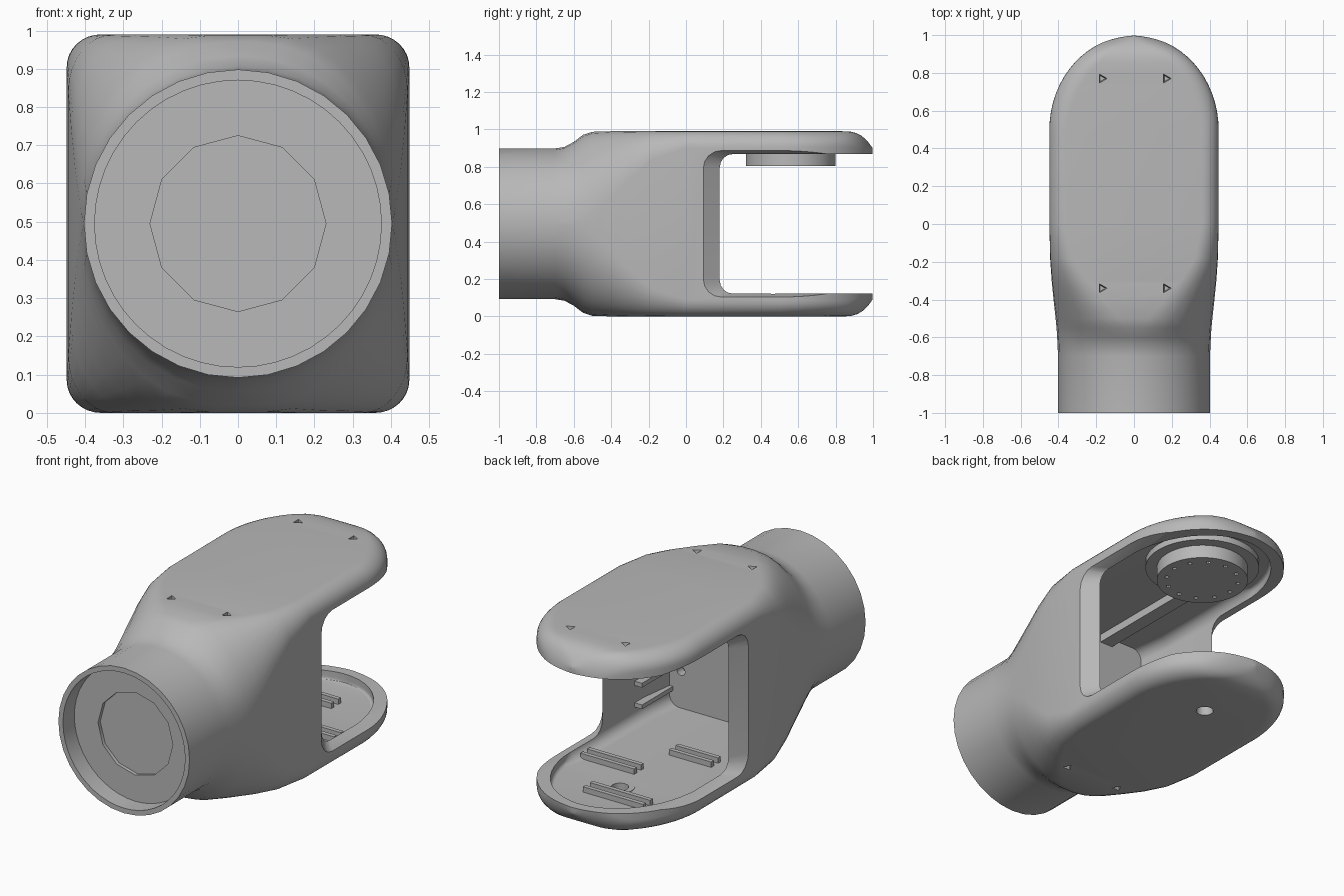
import bpy, bmesh, math
from mathutils import Vector

if "Cube" in bpy.data.objects:
    bpy.data.objects.remove(bpy.data.objects["Cube"])

grey = bpy.data.materials.new("shell grey")
grey.use_nodes = True
GREY = (0.48, 0.48, 0.48, 1)
grey.diffuse_color = GREY
grey.node_tree.nodes["Principled BSDF"].inputs["Base Color"].default_value = GREY

MID = 0.495  # height of the tube axis


def finish(name, bm):
    bmesh.ops.recalc_face_normals(bm, faces=bm.faces)
    mesh = bpy.data.meshes.new(name)
    bm.to_mesh(mesh)
    bm.free()
    mesh.materials.append(grey)
    obj = bpy.data.objects.new(name, mesh)
    bpy.context.collection.objects.link(obj)
    return obj


def rounded(hw, hh, rx, rz, n=8):
    """Rounded rectangle around the origin."""
    rx, rz = min(rx, hw), min(rz, hh)
    pts = []
    for k, (sx, sz) in enumerate([(1, 1), (-1, 1), (-1, -1), (1, -1)]):
        for i in range(n + 1):
            a = math.pi / 2 * (k + i / n)
            pts.append((sx * (hw - rx) + rx * math.cos(a),
                        sz * (hh - rz) + rz * math.sin(a)))
    return pts


def loft(name, rings):
    bm = bmesh.new()
    rows = [[bm.verts.new(p) for p in ring] for ring in rings]
    for a, b in zip(rows, rows[1:]):
        for i in range(len(a)):
            j = (i + 1) % len(a)
            bm.faces.new((a[i], a[j], b[j], b[i]))
    bm.faces.new(rows[0])
    bm.faces.new(rows[-1])
    bmesh.ops.remove_doubles(bm, verts=bm.verts, dist=0.0004)
    return finish(name, bm)


def cylinder(name, r, start, end, sides=48, r2=None):
    start, end = Vector(start), Vector(end)
    axis = end - start
    bm = bmesh.new()
    bmesh.ops.create_cone(bm, cap_ends=True, segments=sides, radius1=r,
                          radius2=r if r2 is None else r2, depth=axis.length)
    turn = Vector((0, 0, 1)).rotation_difference(axis).to_matrix()
    bmesh.ops.transform(bm, matrix=turn.to_4x4(), verts=bm.verts)
    bmesh.ops.translate(bm, vec=(start + end) / 2, verts=bm.verts)
    return finish(name, bm)


def box(name, lo, hi):
    bm = bmesh.new()
    bmesh.ops.create_cube(bm, size=1)
    for v in bm.verts:
        v.co = [(a + b) / 2 + c * (b - a) for a, b, c in zip(lo, hi, v.co)]
    return finish(name, bm)


def cut(target, cutter):
    mod = target.modifiers.new("cut", 'BOOLEAN')
    mod.operation = 'DIFFERENCE'
    mod.solver = 'EXACT'
    mod.object = cutter
    bpy.context.view_layer.objects.active = target
    bpy.ops.object.modifier_apply(modifier=mod.name)
    bpy.data.objects.remove(cutter)


def smooth(obj, angle=32):
    bpy.ops.object.select_all(action='DESELECT')
    obj.select_set(True)
    bpy.context.view_layer.objects.active = obj
    bpy.ops.object.shade_smooth_by_angle(angle=math.radians(angle))


# Outer shell: round tube blending into a rounded box with a round back end
# (y, half width, half height, corner radius across, corner radius up)
stations = [(-1, .403, .403, .403, .403), (-.7, .403, .403, .403, .403),
            (-.65, .404, .411, .4, .4), (-.6, .407, .438, .395, .425),
            (-.55, .41, .476, .375, .445), (-.5, .415, .492, .34, .43),
            (-.4, .426, .495, .26, .35), (-.3, .436, .495, .185, .25),
            (-.18, .444, .495, .12, .15), (0, .448, .495, .09, .09),
            (.5, .448, .495, .09, .085)]
BACK = 16
for i in range(1, BACK + 1):
    a = math.pi / 2 * i / BACK
    y = .5 + .497 * math.sin(a)
    drop = .095 * max(0, (y - .83) / .17) ** 3
    across = .09 * (1 + 1.2 * (y - .5))
    stations.append((y, max(.448 * math.cos(a), .012), .495 - drop, across, .085))
shell = loft("link_shell", [[(x, y, MID + z) for x, z in rounded(w, h, rx, rz)]
                            for y, w, h, rx, rz in stations])

# Hollow interior, closed at the front by a bulkhead
inner = [(-.37, .36, .42, .06), (-.18, .385, .42, .06), (.45, .388, .42, .06)]
for i in range(1, 13):
    a = math.pi / 2 * i / 12
    inner.append((.45 + .49 * math.sin(a), max(.388 * math.cos(a), .02), .42, .02))
cut(shell, loft("cavity", [[(x, y, MID + z) for x, z in rounded(w, h, r, r)]
                           for y, w, h, r in inner]))


# Fork opening, flared toward the outside of the walls
def opening(x, front, half, r):
    return [(x, (front + 1.4) / 2 + u, MID + v)
            for u, v in rounded((1.4 - front) / 2, half, r, r, 4)]


cut(shell, loft("fork_opening", [opening(-.46, .075, .395, .1), opening(-.38, .19, .372, .07),
                                 opening(.38, .19, .372, .07), opening(.46, .075, .395, .1)]))

# Front socket and shallow centre recess
cut(shell, cylinder("socket", .375, (0, -1.1, MID), (0, -.9, MID)))
cut(shell, cylinder("centre_recess", .23, (0, -.95, MID), (0, -.88, MID), 12))

# Pivot hole through the lower arm, bulkhead holes and screw dents
cut(shell, cylinder("pivot_hole", .045, (0, .58, -.1), (0, .58, .2), 16))
for x in (-.29, .29):
    for z in (.28, .71):
        cut(shell, cylinder("bulkhead_hole", .025, (x, -.42, z), (x, -.3, z), 12))
for x in (-.17, .17):
    for y, z, d in ((-.34, .99, -1), (.77, .99, -1), (-.34, 0, 1)):
        cut(shell, cylinder("screw_dent", .03, (x, y, z - d * .01), (x, y, z + d * .035), 3, .018))
smooth(shell)

# Output flange hanging under the upper arm
smooth(cylinder("flange_base", .3, (0, .56, .88), (0, .56, .93)))
flange = cylinder("output_flange", .24, (0, .56, .805), (0, .56, .885))
for i in range(12):
    a = math.tau * i / 12
    x, y = .19 * math.cos(a), .56 + .19 * math.sin(a)
    cut(flange, cylinder("bolt_hole", .012, (x, y, .79), (x, y, .83), 8))
smooth(flange)

# Rail under the ceiling of the upper arm
box("ceiling_rail", (-.16, -.37, .87), (-.08, .25, .93))

# Ribs on the floor of the lower arm
for x0, x1, y in ((.03, .36, .37), (-.25, .12, .69), (-.24, .02, .08)):
    for k in range(2):
        yy = y + k * .06 - .03
        box("floor_rib", (x0, yy - .012, .07), (x1, yy + .012, .105))
boss = cylinder("pivot_boss", .075, (0, .58, .07), (0, .58, .078))
cut(boss, cylinder("boss_hole", .045, (0, .58, 0), (0, .58, .2), 16))
smooth(boss)

# Ledges along the inner side walls
for s in (-1, 1):
    for z in (.17, .29, .41):
        lo, hi = sorted((s * .34, s * .39))
        box("wall_ledge", (lo, -.37, z - .012), (hi, -.1, z + .012))
